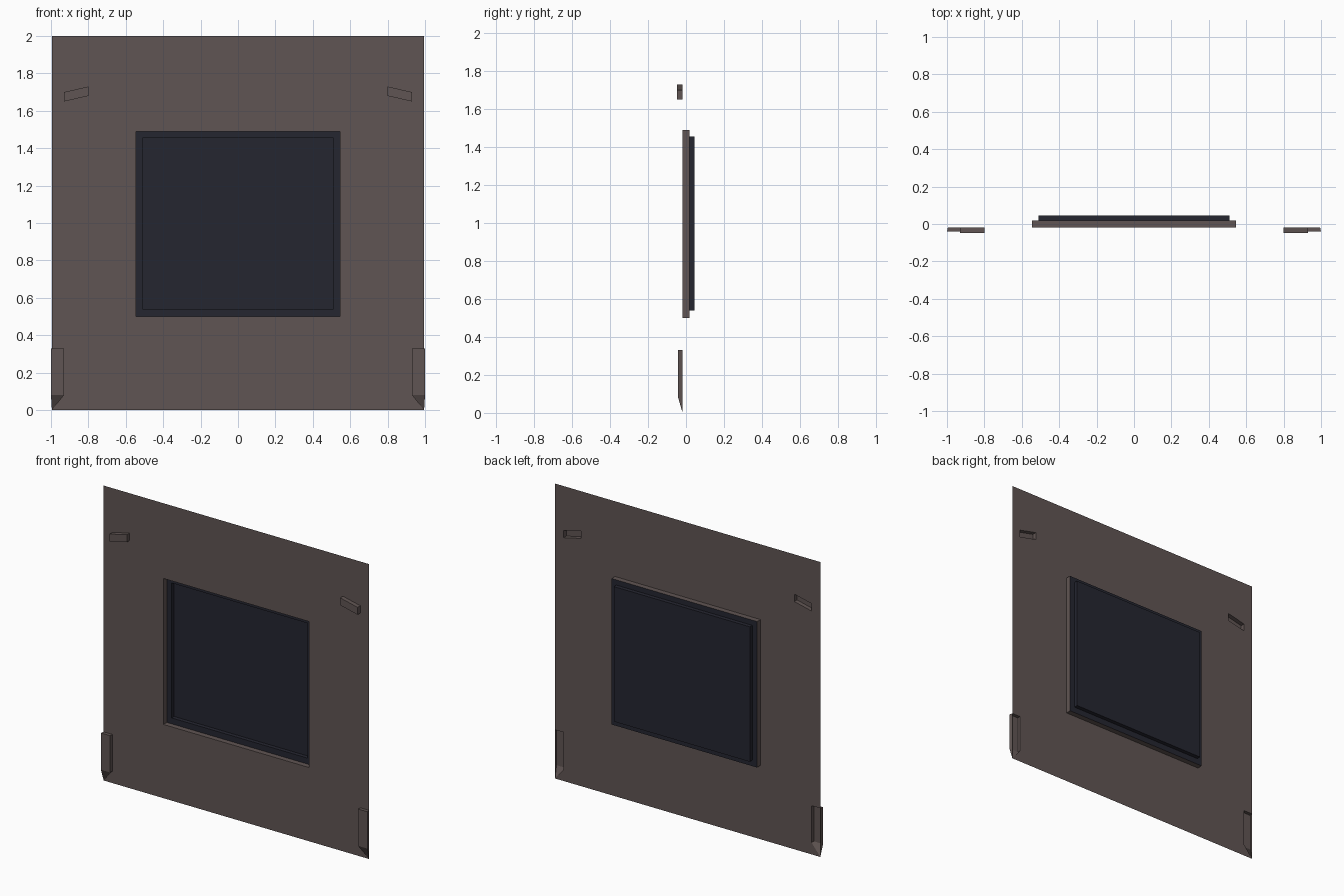
import bpy, bmesh

if "Cube" in bpy.data.objects:
    bpy.data.objects.remove(bpy.data.objects["Cube"])

W = 0.995                      # half width of the wall
WALL_Y, FRAME_Y, GLASS_Y = -0.018, 0.018, 0.045


def material(name, rgb):
    m = bpy.data.materials.new(name)
    m.diffuse_color = (*rgb, 1)
    m.use_nodes = True
    m.node_tree.nodes["Principled BSDF"].inputs["Base Color"].default_value = m.diffuse_color
    return m


brown = material("brown_panel", (0.118, 0.091, 0.087))
dark = material("dark_glass", (0.018, 0.019, 0.030))


def loop(bm, pts, y):
    return [bm.verts.new((x, y, z)) for x, z in pts]


def bridge(bm, a, b):
    """Skin two loops with the same number of points."""
    for i in range(len(a)):
        j = (i + 1) % len(a)
        bm.faces.new((a[i], a[j], b[j], b[i]))


def ring_edges(bm, vs):
    out = []
    for i in range(len(vs)):
        pair = (vs[i], vs[(i + 1) % len(vs)])
        out.append(bm.edges.get(pair) or bm.edges.new(pair))
    return out


def rect(hw, z0, z1):
    return [(-hw, z0), (hw, z0), (hw, z1), (-hw, z1)]


def finish(bm, name, mat):
    # Consistent normals, with the flat sheet facing the front
    bmesh.ops.recalc_face_normals(bm, faces=bm.faces)
    if sum(f.normal.y * f.calc_area() for f in bm.faces) > 0:
        bmesh.ops.reverse_faces(bm, faces=bm.faces)
    me = bpy.data.meshes.new(name)
    bm.to_mesh(me)
    bm.free()
    me.materials.append(mat)
    bpy.context.collection.objects.link(bpy.data.objects.new(name, me))


# Wall sheet with hollow brackets and the window reveal
bm = bmesh.new()
window = rect(0.546, 0.50, 1.49)
hole = loop(bm, window, WALL_Y)
bridge(bm, hole, loop(bm, window, FRAME_Y))
edges = ring_edges(bm, hole)

outline = {}
for s in (-1, 1):
    # Slanted upper bracket
    pts = [(s * 0.93, 1.65), (s * 0.80, 1.68), (s * 0.80, 1.73), (s * 0.93, 1.70)]
    base, cap = loop(bm, pts, WALL_Y), loop(bm, pts, -0.047)
    bridge(bm, base, cap)
    bm.faces.new(cap)
    edges += ring_edges(bm, base)
    # Lower corner bracket, tapering down to the wall corner
    base = loop(bm, [(s * W, 0), (s * 0.93, 0.08), (s * 0.93, 0.33), (s * W, 0.33)], WALL_Y)
    cap = loop(bm, [(s * 1.0, 0.08), (s * 0.93, 0.08), (s * 0.93, 0.33), (s * 1.0, 0.33)], -0.041)
    bridge(bm, base, cap)
    bm.faces.new(cap)
    outline[s] = base + loop(bm, [(s * W, 2.0)], WALL_Y)

edges += ring_edges(bm, outline[-1] + outline[1][::-1])
bmesh.ops.triangle_fill(bm, edges=edges, use_beauty=True, normal=(0, -1, 0))
finish(bm, "wall_panel", brown)

# Window pane: rim, recess walls and back
bm = bmesh.new()
inner = rect(0.51, 0.54, 1.455)
rim, step, back = loop(bm, window, FRAME_Y), loop(bm, inner, FRAME_Y), loop(bm, inner, GLASS_Y)
bridge(bm, rim, step)
bridge(bm, step, back)
bm.faces.new(back)
finish(bm, "window_pane", dark)
